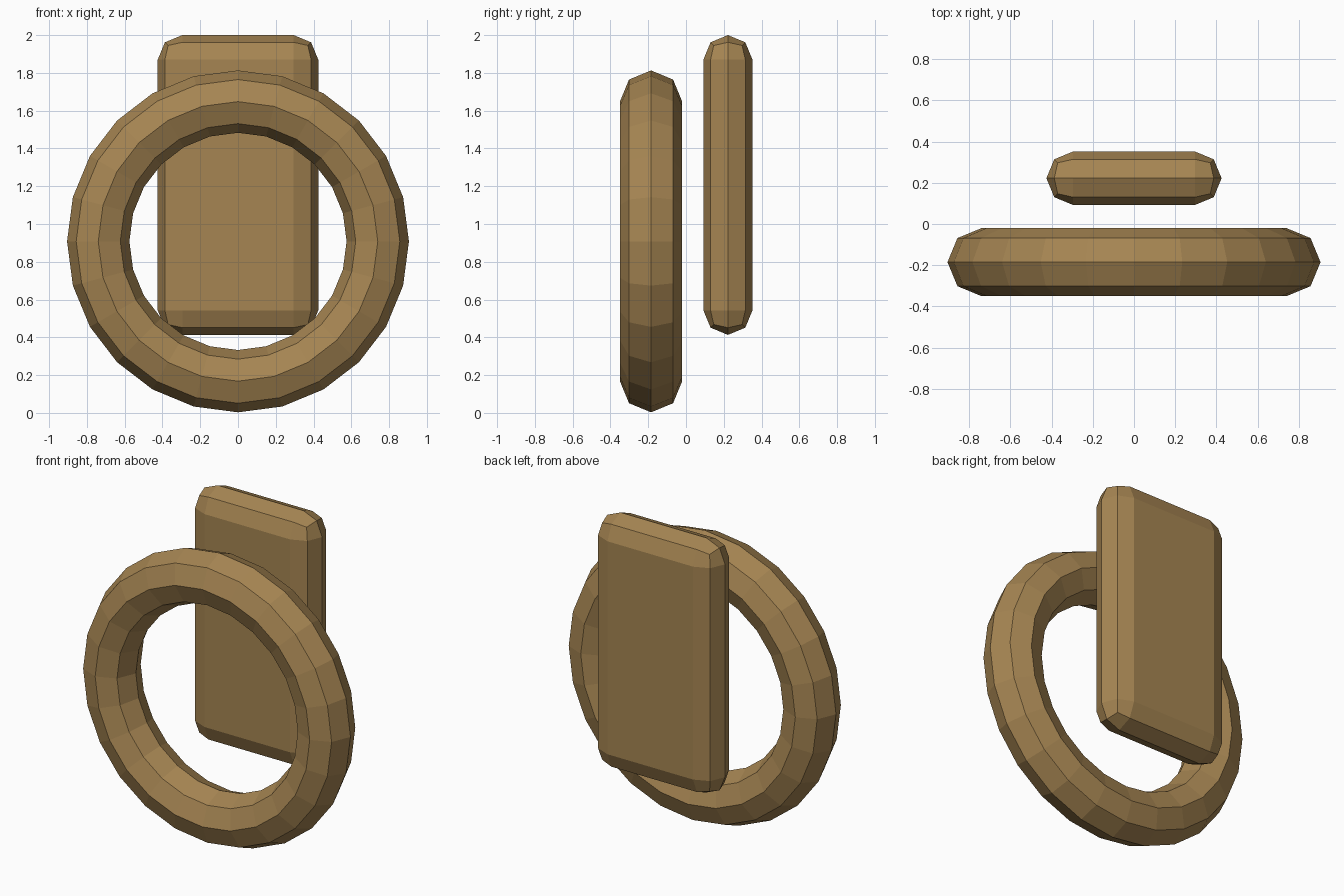
import bpy, bmesh
from math import cos, sin, tau
from mathutils import Matrix

cube = bpy.data.objects.get("Cube")
if cube:
    bpy.data.objects.remove(cube)

COLOUR = (0.38, 0.235, 0.085, 1)
brown = bpy.data.materials.new("brown")
brown.use_nodes = True
brown.diffuse_color = COLOUR
brown.node_tree.nodes["Principled BSDF"].inputs["Base Color"].default_value = COLOUR


def add_object(name, bm, location):
    bmesh.ops.recalc_face_normals(bm, faces=bm.faces)
    mesh = bpy.data.meshes.new(name)
    bm.to_mesh(mesh)
    bm.free()
    mesh.materials.append(brown)
    obj = bpy.data.objects.new(name, mesh)
    obj.location = location
    bpy.context.collection.objects.link(obj)


# Upright faceted ring, its axis running front to back
def ring(name, major, minor, steps, sides, location):
    bm = bmesh.new()
    loops = []
    for i in range(steps):
        a = tau * i / steps
        loop = []
        for j in range(sides):
            b = tau * j / sides
            radius = major + minor * cos(b)
            loop.append(bm.verts.new((radius * cos(a), minor * sin(b), radius * sin(a))))
        loops.append(loop)
    for i in range(steps):
        p, q = loops[i], loops[(i + 1) % steps]
        for j in range(sides):
            k = (j + 1) % sides
            bm.faces.new((p[j], p[k], q[k], q[j]))
    add_object(name, bm, location)


# Tall slab whose edges are rounded by half its thickness
def rounded_slab(name, size, location):
    bm = bmesh.new()
    bmesh.ops.create_cube(bm, size=1, matrix=Matrix.Diagonal((*size, 1)))
    bmesh.ops.bevel(bm, geom=bm.edges[:], offset=min(size) / 2, segments=2,
                    profile=0.5, affect='EDGES', clamp_overlap=True)
    bmesh.ops.remove_doubles(bm, verts=bm.verts, dist=0.001)
    add_object(name, bm, location)


ring("front_ring", 0.74, 0.165, 24, 8, (0, -0.185, 0.908))
rounded_slab("back_plate", (0.85, 0.26, 1.587), (0, 0.222, 1.2065))
